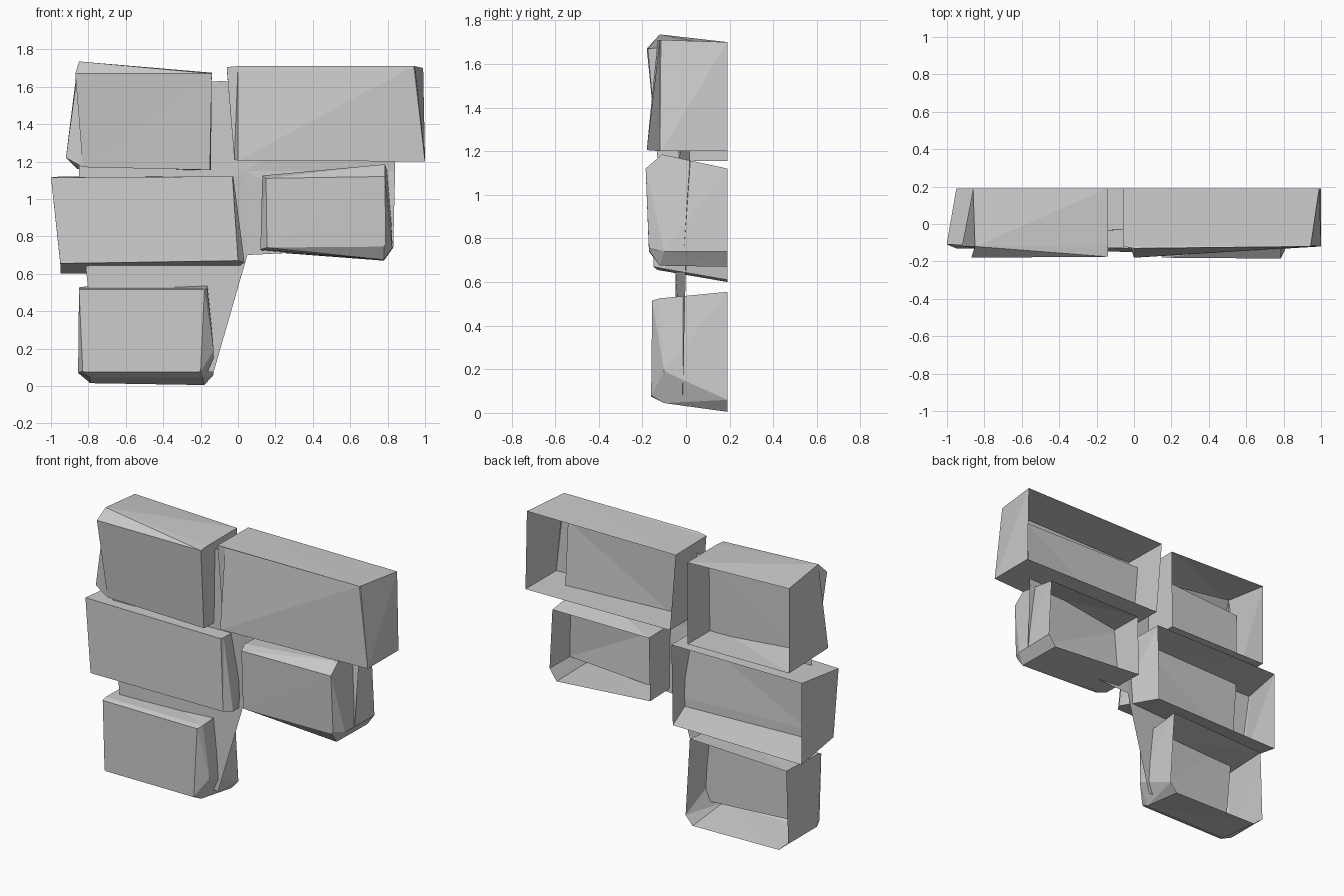
import bpy
import bmesh

if "Cube" in bpy.data.objects:
    bpy.data.objects.remove(bpy.data.objects["Cube"], do_unlink=True)

# One plain stone colour
stone = bpy.data.materials.new("stone_grey")
stone.use_nodes = True
colour = (0.6, 0.6, 0.6, 1)
stone.diffuse_color = colour
stone.node_tree.nodes["Principled BSDF"].inputs["Base Color"].default_value = colour

BACK = 0.19


def finish(name, bm):
    mesh = bpy.data.meshes.new(name)
    bm.to_mesh(mesh)
    bm.free()
    mesh.materials.append(stone)
    obj = bpy.data.objects.new(name, mesh)
    bpy.context.collection.objects.link(obj)


def brick(name, front, back, rim=None):
    """Open-backed block: front cap, optional chamfer rim, rear outline."""
    bm = bmesh.new()
    outlines = [front] + ([rim] if rim else []) + [[(x, BACK, z) for x, z in back]]
    rings = [[bm.verts.new(p) for p in o] for o in outlines]
    bm.faces.new(rings[0][::-1])
    for a, b in zip(rings, rings[1:]):
        for i in range(len(a)):
            j = (i + 1) % len(a)
            bm.faces.new((a[i], a[j], b[j], b[i]))
    bmesh.ops.triangulate(bm, faces=bm.faces[:])
    finish(name, bm)


# Outlines run clockwise from the upper left corner
brick("top_right_brick",
      [(0, -.13, 1.71), (.94, -.12, 1.71), (1, -.12, 1.2), (0, -.18, 1.205)],
      [(-.06, 1.7), (.99, 1.7), (1, 1.2), (-.02, 1.21)],
      [(-.06, -.12, 1.705), (.945, -.115, 1.71), (1, -.115, 1.2), (-.02, -.12, 1.21)])

brick("top_left_brick",
      [(-.87, -.18, 1.67), (-.14, -.175, 1.67), (-.15, -.13, 1.155), (-.83, -.13, 1.17)],
      [(-.86, 1.7), (-.14, 1.675), (-.145, 1.155), (-.86, 1.16)],
      [(-.85, -.12, 1.735), (-.14, -.11, 1.675), (-.145, -.1, 1.155), (-.92, -.12, 1.22)])

brick("middle_left_brick",
      [(-1, -.11, 1.115), (-.03, -.13, 1.12), (0, -.15, .67), (-.95, -.13, .655)],
      [(-.95, 1.12), (-.03, 1.12), (-.04, .61), (-.95, .6)],
      [(-1, -.1, 1.115), (-.025, -.11, 1.12), (.035, -.1, .66), (-.95, -.1, .65)])

brick("middle_right_brick",
      [(.15, -.18, 1.11), (.785, -.185, 1.12), (.79, -.17, .76), (.78, -.17, .745), (.155, -.17, .74)],
      [(.13, 1.12), (.81, 1.12), (.83, .74), (.78, .67), (.12, .72)],
      [(.13, -.12, 1.125), (.785, -.11, 1.185), (.825, -.1, .74), (.78, -.12, .675), (.12, -.12, .73)])

brick("bottom_brick",
      [(-.85, -.15, .515), (-.18, -.155, .515), (-.2, -.16, .08), (-.21, -.16, .075),
       (-.82, -.16, .075), (-.83, -.16, .08)],
      [(-.84, .53), (-.16, .555), (-.13, .06), (-.18, .005), (-.79, .015), (-.855, .07)],
      [(-.85, -.12, .525), (-.165, -.12, .525), (-.13, -.1, .19), (-.19, -.1, .045),
       (-.79, -.1, .045), (-.855, -.1, .07)])

# Thin mortar sheet joining the bricks
bm = bmesh.new()
top = [(-.85, -.05, 1.6), (-.09, -.03, 1.63), (.84, -.01, 1.6)]
waist = [(-.85, -.05, 1.12), (.04, -.03, 1.15), (.84, .02, 1.15)]
low = [(-.82, -.05, .7), (.05, 0, .7), (.83, -.01, .74)]
foot = [(-.76, -.04, .1), (-.13, -.015, .075)]
rows = [[bm.verts.new(p) for p in row] for row in (top, waist, low, foot)]
for a, b in zip(rows, rows[1:]):
    for i in range(len(b) - 1):
        bm.faces.new((a[i], b[i], b[i + 1], a[i + 1]))
bmesh.ops.triangulate(bm, faces=bm.faces[:])
finish("mortar_sheet", bm)
